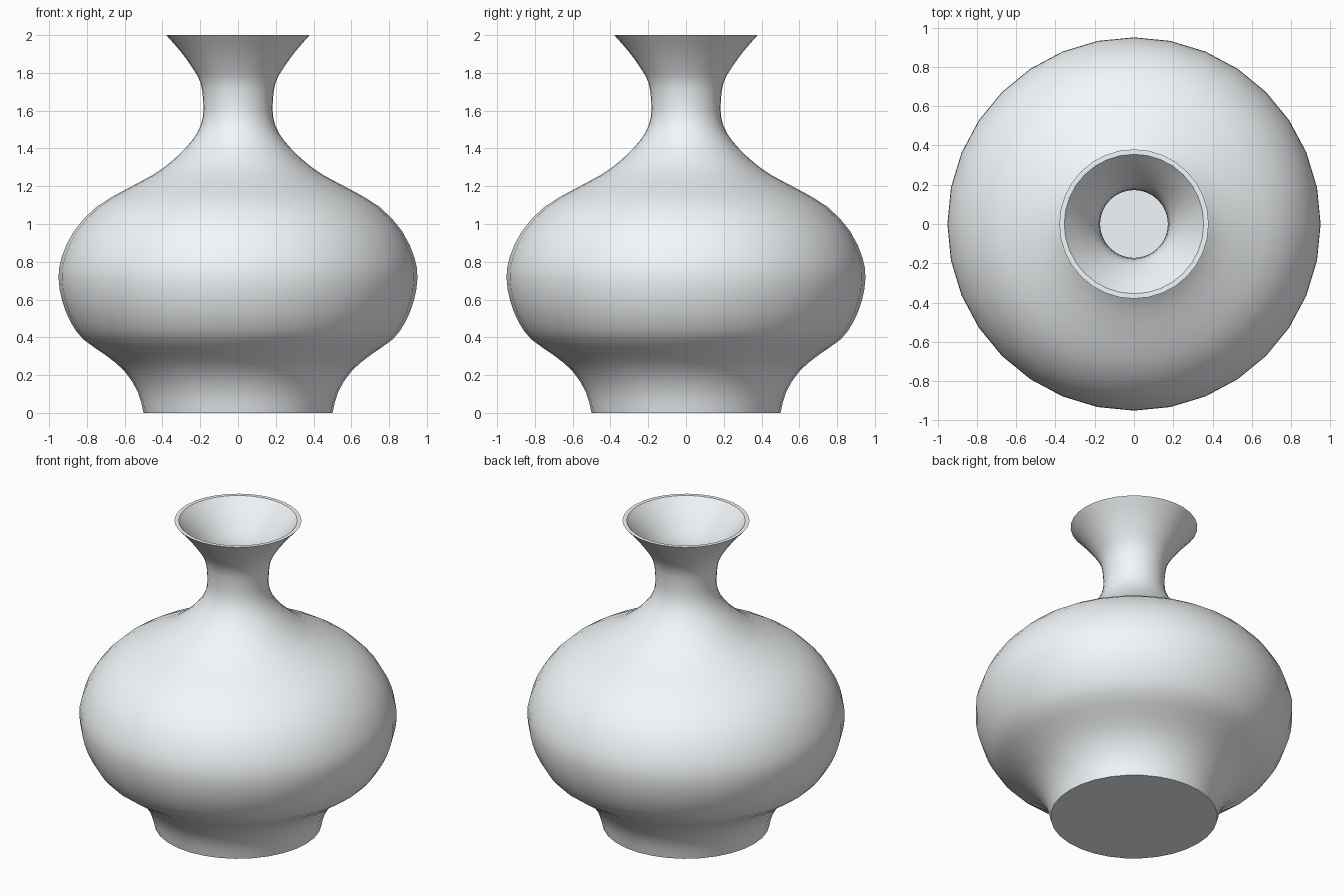
import bpy, bmesh, math
from mathutils import Vector

if "Cube" in bpy.data.objects:
    bpy.data.objects.remove(bpy.data.objects["Cube"])

SIDES = 32

# Outer silhouette (radius, height), from foot to lip
keys = [(0.50, 0.0), (0.53, 0.11), (0.60, 0.22), (0.70, 0.305), (0.82, 0.39),
        (0.885, 0.48), (0.93, 0.59), (0.95, 0.71), (0.935, 0.82), (0.87, 0.96),
        (0.75, 1.09), (0.60, 1.18), (0.45, 1.26), (0.36, 1.325), (0.28, 1.40),
        (0.217, 1.48), (0.186, 1.565), (0.185, 1.66), (0.199, 1.75),
        (0.24, 1.825), (0.305, 1.915), (0.38, 2.0)]


def smooth_path(pts):
    """Catmull-Rom midpoints between the key points."""
    p = [Vector(q) for q in pts]
    p = [2 * p[0] - p[1]] + p + [2 * p[-1] - p[-2]]
    out = []
    for a, b, c, d in zip(p, p[1:], p[2:], p[3:]):
        out += [b, (9 * (b + c) - a - d) / 16]
    return out + [p[-2]]


def inset_path(path):
    """Inner wall: the outer path moved inward along its normal."""
    out = []
    for i, q in enumerate(path):
        t = (path[min(i + 1, len(path) - 1)] - path[max(i - 1, 0)]).normalized()
        thick = 0.01 + 0.008 * max(0.0, (q.y - 1.7) / 0.3)
        out.append(q + thick * Vector((-t.y, t.x)))
    out[0] = Vector((path[0].x - 0.01, 0.015))   # flat inner floor
    out[-1] = Vector((path[-1].x - 0.025, 2.0))  # flat lip
    return out


def lathe(name, path):
    bm = bmesh.new()
    rings = [[bm.verts.new((q.x * math.cos(2 * math.pi * k / SIDES),
                            q.x * math.sin(2 * math.pi * k / SIDES), q.y))
              for k in range(SIDES)] for q in path]
    for lo, hi in zip(rings, rings[1:]):
        for k in range(SIDES):
            n = (k + 1) % SIDES
            bm.faces.new((lo[k], lo[n], hi[n], hi[k]))
    bm.faces.new(rings[0][::-1])
    bm.faces.new(rings[-1])
    bmesh.ops.recalc_face_normals(bm, faces=bm.faces)
    mesh = bpy.data.meshes.new(name)
    bm.to_mesh(mesh)
    bm.free()
    obj = bpy.data.objects.new(name, mesh)
    bpy.context.collection.objects.link(obj)
    return obj


# Hollow vase: outer wall up, across the lip, inner wall down to the floor
outer = smooth_path(keys)
vase = lathe("vase", outer + inset_path(outer)[::-1])

# Pale glaze
glaze = bpy.data.materials.new("pale_glaze")
glaze.diffuse_color = (0.91, 0.94, 0.96, 1.0)
glaze.use_nodes = True
glaze.node_tree.nodes["Principled BSDF"].inputs["Base Color"].default_value = glaze.diffuse_color
vase.data.materials.append(glaze)

bpy.context.view_layer.objects.active = vase
vase.select_set(True)
bpy.ops.object.shade_smooth_by_angle(angle=math.radians(35))
